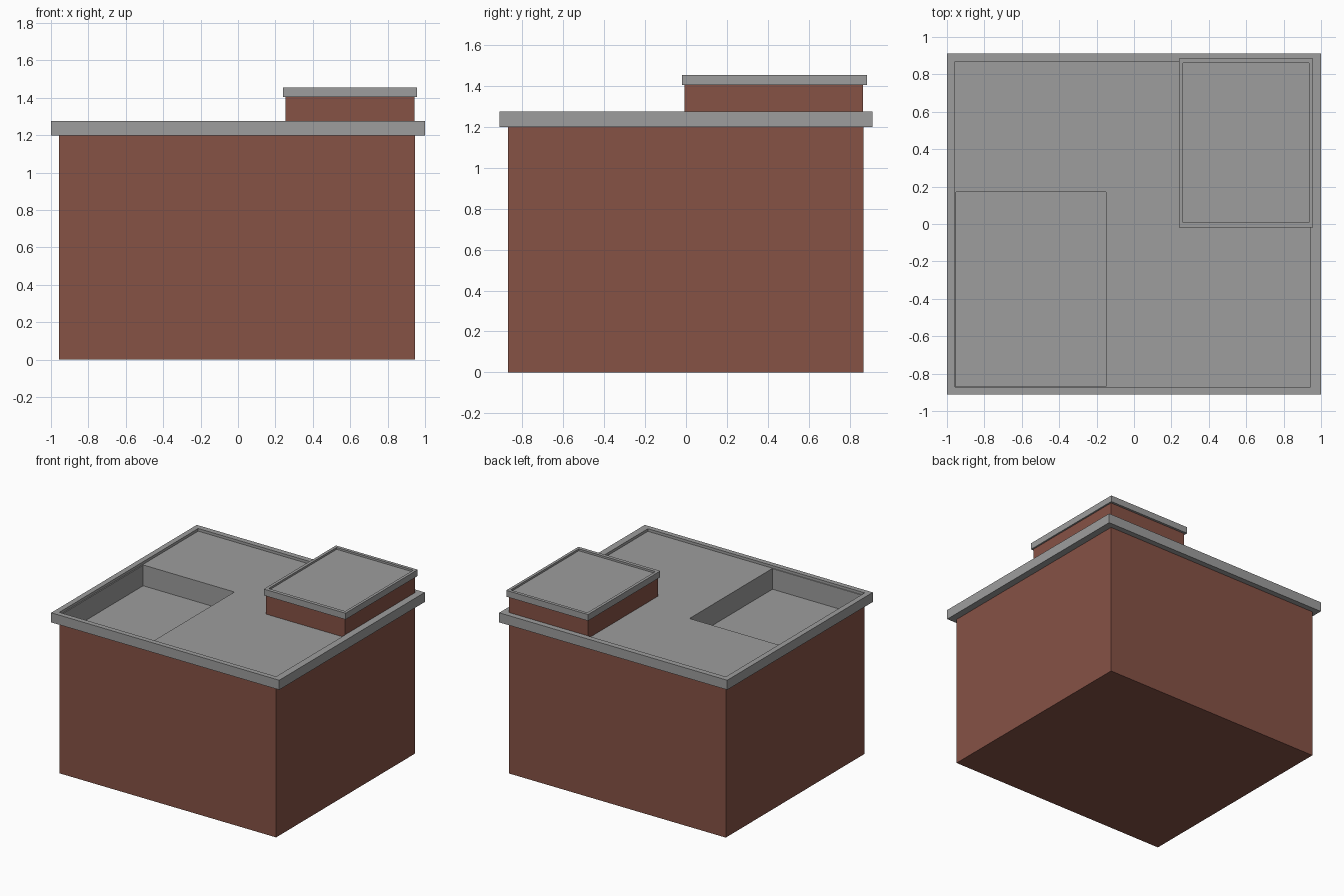
import bpy
import bmesh

if "Cube" in bpy.data.objects:
    bpy.data.objects.remove(bpy.data.objects["Cube"])


def material(name, colour):
    m = bpy.data.materials.new(name)
    m.diffuse_color = (*colour, 1)
    m.use_nodes = True
    m.node_tree.nodes["Principled BSDF"].inputs["Base Color"].default_value = m.diffuse_color
    return m


BRICK = material("brick red", (0.238, 0.084, 0.06))
GREY = material("concrete grey", (0.34, 0.34, 0.34))


def finish(name, bm, mat):
    me = bpy.data.meshes.new(name)
    bm.to_mesh(me)
    bm.free()
    me.materials.append(mat)
    ob = bpy.data.objects.new(name, me)
    bpy.context.collection.objects.link(ob)
    return ob


def loft(name, loops, mat, cap_start=False, cap_end=False):
    """Skin a series of (rectangle, z) loops; rectangle = x0, x1, y0, y1."""
    bm = bmesh.new()
    rings = []
    for (x0, x1, y0, y1), z in loops:
        corners = ((x0, y0), (x1, y0), (x1, y1), (x0, y1))
        rings.append([bm.verts.new((x, y, z)) for x, y in corners])
    for a, b in zip(rings, rings[1:]):
        for i in range(4):
            j = (i + 1) % 4
            bm.faces.new((a[i], a[j], b[j], b[i]))
    if cap_start:
        bm.faces.new(rings[0][::-1])
    if cap_end:
        bm.faces.new(rings[-1])
    return finish(name, bm, mat)


# Main building: brick walls and overhanging parapet
walls = (-0.957, 0.945, -0.872, 0.868)
rim = (-1.0, 1.0, -0.912, 0.912)
roof_z = 1.255
loft("main_walls", [(walls, 0), (walls, 1.2)], BRICK, cap_start=True)
loft("main_parapet", [(walls, 1.2), (rim, 1.2), (rim, 1.276),
                      (walls, 1.276), (walls, roof_z)], GREY)

# L-shaped roof deck around the sunken terrace
x0, x1, y0, y1 = walls
px, py = -0.15, 0.17
bm = bmesh.new()
outline = ((px, y0), (x1, y0), (x1, y1), (x0, y1), (x0, py), (px, py))
bm.faces.new([bm.verts.new((x, y, roof_z)) for x, y in outline])
finish("roof_deck", bm, GREY)

# Sunken terrace: sides just inside the brick walls
pit = (x0 + 0.006, px, y0 + 0.003, py)
pit_top = (x0, px, y0, py)
loft("sunken_terrace", [(pit_top, roof_z), (pit, roof_z - 0.002),
                        (pit, 1.09)], GREY, cap_end=True)

# Stair house on the roof, with its own capped flat roof
house = (0.253, 0.944, -0.008, 0.867)
cap = (0.24, 0.957, -0.02, 0.885)
inner = (0.263, 0.935, 0.008, 0.86)
loft("stair_house_walls", [(house, roof_z), (house, 1.405)], BRICK)
loft("stair_house_roof", [(house, 1.405), (cap, 1.405), (cap, 1.455),
                          (inner, 1.455), (inner, 1.44)], GREY, cap_end=True)
